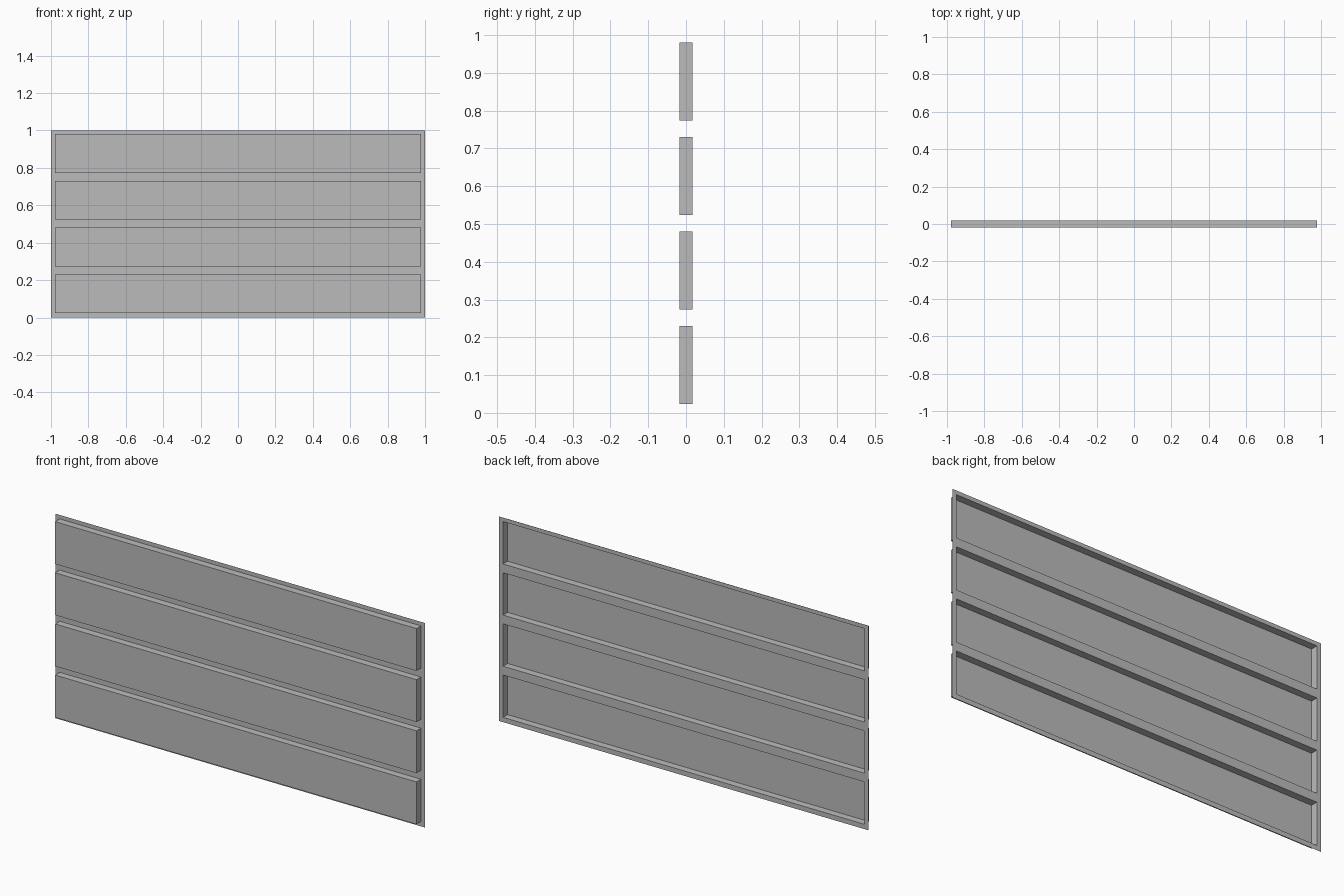
import bpy
import bmesh

default = bpy.data.objects.get("Cube")
if default:
    bpy.data.objects.remove(default, do_unlink=True)

# Single painted metal colour
GREY = (0.5, 0.5, 0.5, 1.0)
metal = bpy.data.materials.new("grey_metal")
metal.use_nodes = True
metal.diffuse_color = GREY
metal.node_tree.nodes["Principled BSDF"].inputs["Base Color"].default_value = GREY

# Sheet dimensions
ROWS, PITCH = 4, 0.25
PANEL_LOW, PANEL_HIGH = 0.0235, 0.2305
DEPTH = 0.035
xs = [-1, -0.9775, 0.9775, 1]
zs = [0]
for row in range(ROWS):
    zs += [row * PITCH + PANEL_LOW, row * PITCH + PANEL_HIGH]
zs.append(1)

# Thin back sheet, divided into frame strips and panel fields
bm = bmesh.new()
grid = [[bm.verts.new((x, DEPTH / 2, z)) for x in xs] for z in zs]
panels = []
for j in range(len(zs) - 1):
    for i in range(len(xs) - 1):
        face = bm.faces.new((grid[j][i], grid[j][i + 1],
                             grid[j + 1][i + 1], grid[j + 1][i]))
        if i == 1 and j % 2 == 1:
            panels.append(face)

# Press the panels forward, leaving hollow recesses behind
pressed = bmesh.ops.extrude_discrete_faces(bm, faces=panels)["faces"]
for face in pressed:
    bmesh.ops.translate(bm, verts=face.verts[:], vec=(0, -DEPTH, 0))

mesh = bpy.data.meshes.new("pressed_panel_sheet")
bm.to_mesh(mesh)
bm.free()
mesh.materials.append(metal)
sheet = bpy.data.objects.new("pressed_panel_sheet", mesh)
bpy.context.collection.objects.link(sheet)
